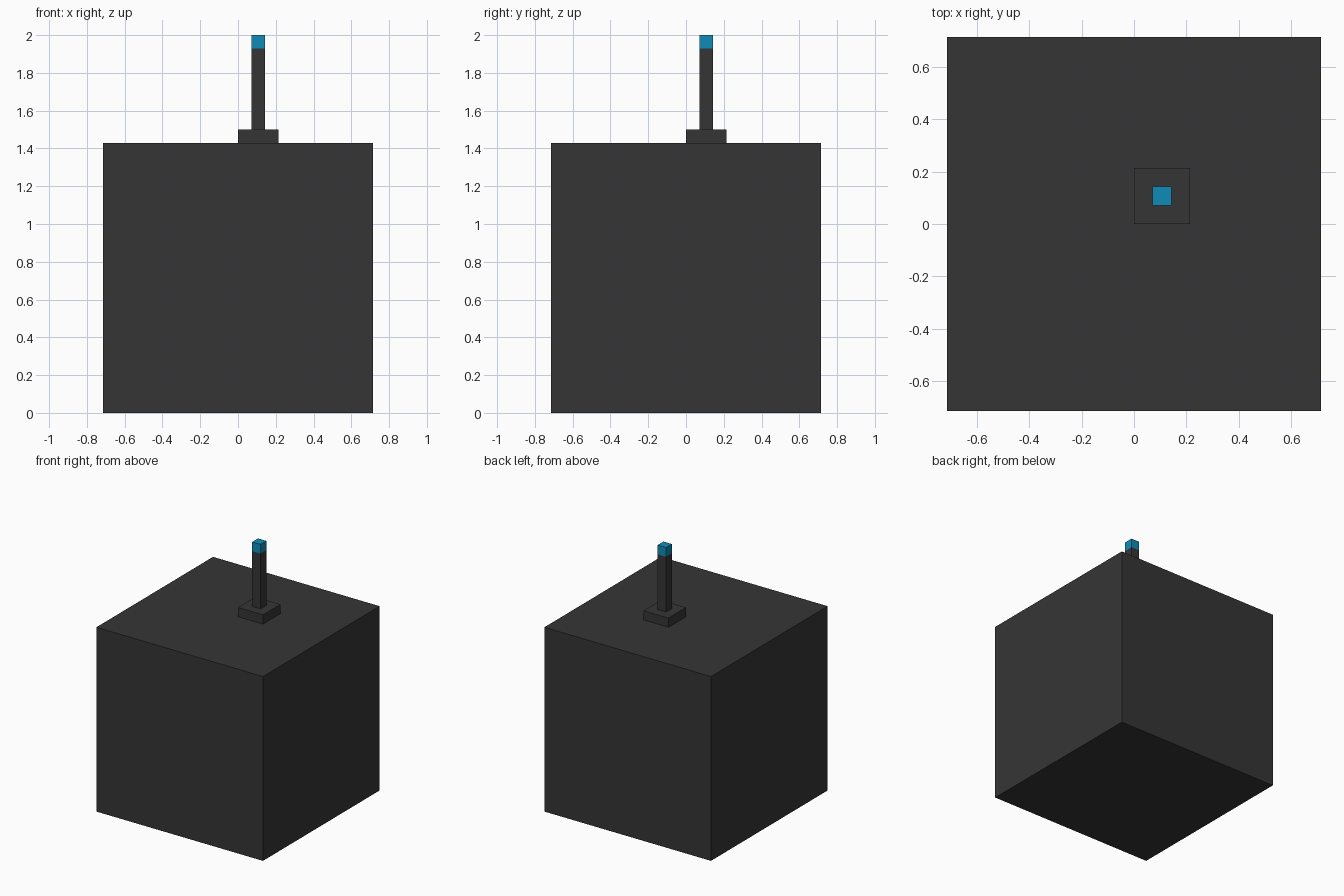
import bpy
import bmesh
from mathutils import Vector

cube = bpy.data.objects.get("Cube")
if cube:
    bpy.data.objects.remove(cube, do_unlink=True)

U = 1 / 14  # grid unit: the model is 28 units tall


def material(name, rgb):
    mat = bpy.data.materials.new(name)
    mat.use_nodes = True
    color = (*rgb, 1.0)
    mat.diffuse_color = color
    mat.node_tree.nodes["Principled BSDF"].inputs["Base Color"].default_value = color
    return mat


def box(name, low, high, mat):
    """Flat-shaded box between two corners given in grid units."""
    low, high = Vector(low) * U, Vector(high) * U
    bm = bmesh.new()
    bmesh.ops.create_cube(bm, size=1)
    bmesh.ops.scale(bm, vec=high - low, verts=bm.verts)
    bmesh.ops.translate(bm, vec=(low + high) / 2, verts=bm.verts)
    mesh = bpy.data.meshes.new(name)
    bm.to_mesh(mesh)
    bm.free()
    mesh.materials.append(mat)
    obj = bpy.data.objects.new(name, mesh)
    bpy.context.collection.objects.link(obj)
    return obj


charcoal = material("charcoal", (0.036, 0.036, 0.036))
blue = material("blue", (0.005, 0.26, 0.48))

# Main block
box("body", (-10, -10, 0), (10, 10, 20), charcoal)

# Antenna: foot, mast and coloured tip
box("antenna_base", (0, 0, 20), (3, 3, 21), charcoal)
box("antenna_mast", (1, 1, 21), (2, 2, 27), charcoal)
box("antenna_tip", (1, 1, 27), (2, 2, 28), blue)
